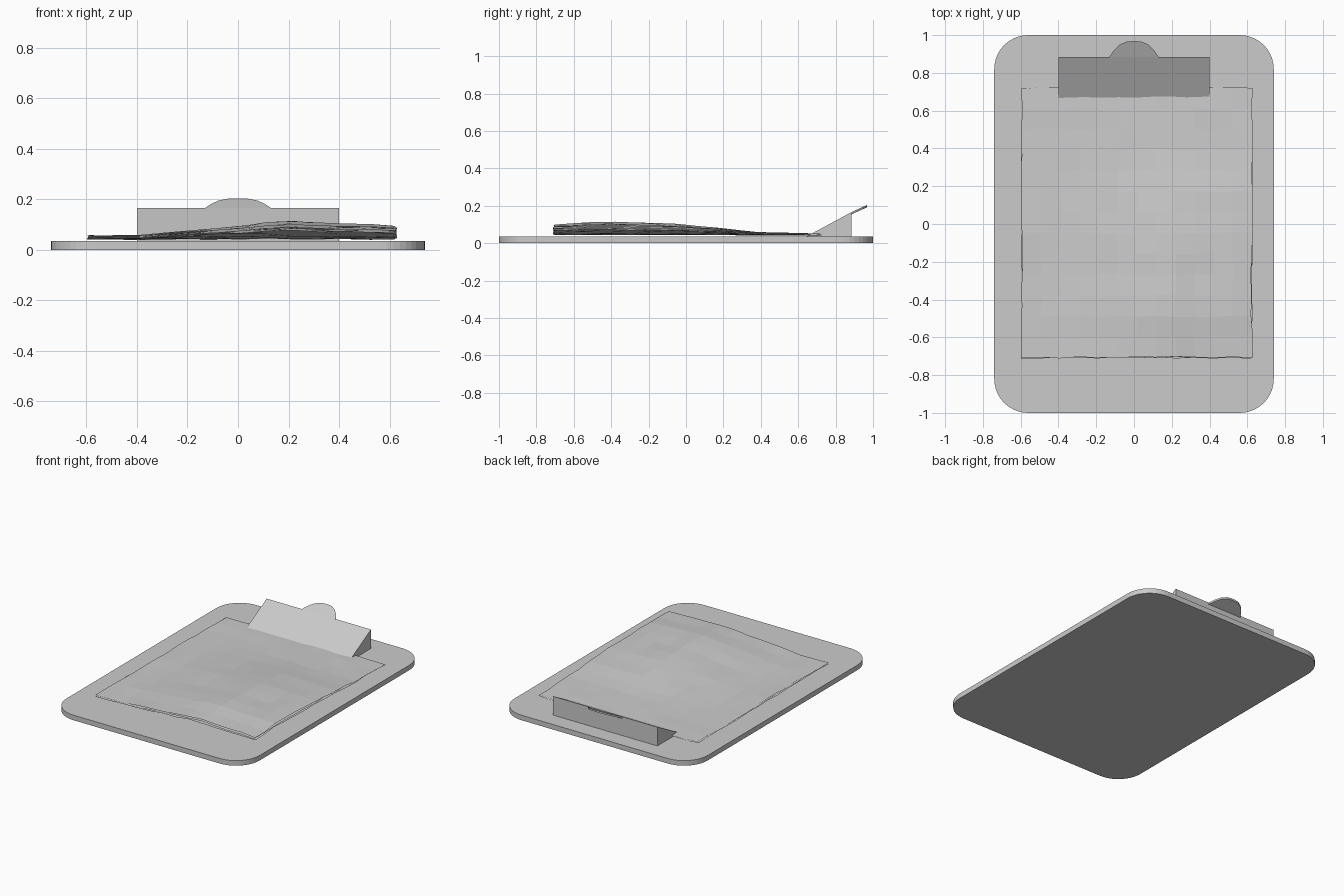
import bpy, bmesh, math, random

if "Cube" in bpy.data.objects:
    bpy.data.objects.remove(bpy.data.objects["Cube"])

random.seed(4)


def add_object(name, bm):
    bmesh.ops.recalc_face_normals(bm, faces=bm.faces)
    mesh = bpy.data.meshes.new(name)
    bm.to_mesh(mesh)
    bm.free()
    obj = bpy.data.objects.new(name, mesh)
    bpy.context.collection.objects.link(obj)
    return obj


def prism(name, points, offset):
    """Extrude a closed 3D outline along an offset."""
    bm = bmesh.new()
    face = bm.faces.new([bm.verts.new(p) for p in points])
    ext = bmesh.ops.extrude_face_region(bm, geom=[face], use_keep_orig=True)
    verts = [g for g in ext["geom"] if isinstance(g, bmesh.types.BMVert)]
    bmesh.ops.translate(bm, verts=verts, vec=offset)
    return add_object(name, bm)


def interp(table, t):
    for (a, va), (b, vb) in zip(table, table[1:]):
        if t <= b:
            return va + (vb - va) * max(0, (t - a) / (b - a))
    return table[-1][1]


# Board with rounded corners
W, L, R, TOP = 0.74, 1.0, 0.18, 0.035
outline = []
for i, (sx, sy) in enumerate([(1, 1), (-1, 1), (-1, -1), (1, -1)]):
    for k in range(11):
        a = math.radians(90 * i + 9 * k)
        outline.append((sx * (W - R) + R * math.cos(a),
                        sy * (L - R) + R * math.sin(a), 0))
prism("board", outline, (0, 0, TOP))

# Crumpled sheets, lifting toward the front right
LIFT_X = [(-0.6, 0.1), (-0.35, 0.1), (-0.25, 0.35), (-0.1, 0.5), (0.1, 0.85),
          (0.2, 1.0), (0.4, 0.8), (0.5, 0.82), (0.63, 0.65)]
LIFT_Y = [(-0.71, 0.72), (-0.6, 0.8), (-0.45, 1.0), (-0.3, 0.85), (-0.2, 0.87),
          (0.0, 0.72), (0.2, 0.45), (0.33, 0.15), (0.72, 0.0)]


def sheet(name, base, lift):
    nx, ny = 12, 13
    bm = bmesh.new()
    rows = []
    for j in range(ny + 1):
        row = []
        for i in range(nx + 1):
            x = -0.594 + 1.218 * i / nx + random.uniform(-0.006, 0.006)
            y = -0.707 + 1.427 * j / ny + random.uniform(-0.006, 0.006)
            z = base + 0.07 * lift * interp(LIFT_X, x) * interp(LIFT_Y, y)
            row.append(bm.verts.new((x, y, z + random.uniform(-0.0025, 0.0025))))
        rows.append(row)
    for j in range(ny):
        for i in range(nx):
            bm.faces.new((rows[j][i], rows[j][i + 1],
                          rows[j + 1][i + 1], rows[j + 1][i]))
    return add_object(name, bm)


for n, (base, lift) in enumerate([(0.042, 0.7), (0.046, 0.85), (0.050, 1.0)]):
    sheet(f"paper_sheet_{n + 1}", base, lift)

# Wedge-shaped clip body
CY, CZ, SLOPE = 0.885, 0.166, 0.54
front_y = CY - (CZ - TOP) / SLOPE
prism("clip_body", [(-0.4, front_y, TOP), (-0.4, CY, TOP), (-0.4, CY, CZ)],
      (0.8, 0, 0))

# Rounded finger tab continuing the clip slope
half = [(0.132, 0.0), (0.108, 0.035), (0.08, 0.064), (0.045, 0.081), (0.015, 0.085)]
tab = half + [(-x, y) for x, y in reversed(half)]
prism("clip_tab", [(x, CY - 0.002 + y, CZ - 0.001 + 0.46 * y) for x, y in tab],
      (0, 0, -0.012))
